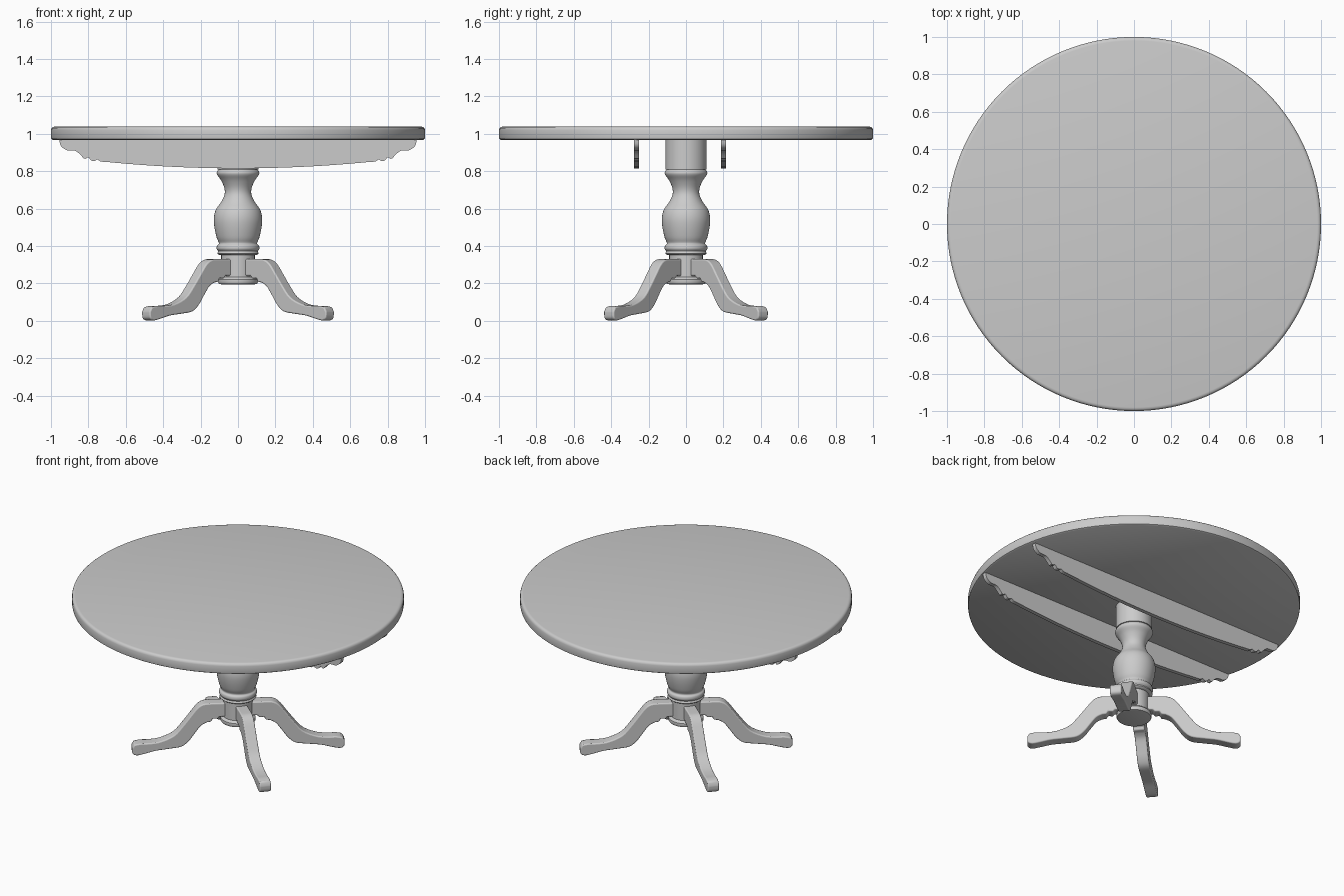
import bpy, bmesh, math
from mathutils import Matrix, Vector

if "Cube" in bpy.data.objects:
    bpy.data.objects.remove(bpy.data.objects["Cube"])

grey = bpy.data.materials.new("plain grey")
grey.use_nodes = True
colour = (0.6, 0.6, 0.6, 1)
grey.diffuse_color = colour
grey.node_tree.nodes["Principled BSDF"].inputs["Base Color"].default_value = colour


def finish(name, bm, bevel=0, angle=35):
    bmesh.ops.recalc_face_normals(bm, faces=bm.faces)
    mesh = bpy.data.meshes.new(name)
    bm.to_mesh(mesh)
    bm.free()
    mesh.materials.append(grey)
    ob = bpy.data.objects.new(name, mesh)
    bpy.context.collection.objects.link(ob)
    if bevel:
        mod = ob.modifiers.new("soft edges", "BEVEL")
        mod.width, mod.segments, mod.limit_method = bevel, 3, "ANGLE"
        mod.angle_limit = math.radians(40)
    bpy.ops.object.select_all(action="DESELECT")
    ob.select_set(True)
    bpy.context.view_layer.objects.active = ob
    bpy.ops.object.shade_smooth_by_angle(angle=math.radians(angle))
    return ob


def smooth_path(pts, steps=4):
    """Round off a coarse outline with a Catmull-Rom curve."""
    p = [Vector(q) for q in pts]
    p = [p[0]] + p + [p[-1]]
    out = []
    for a, b, c, d in zip(p, p[1:], p[2:], p[3:]):
        for i in range(steps):
            t = i / steps
            out.append(0.5 * (2 * b + (c - a) * t + (2 * a - 5 * b + 4 * c - d) * t * t
                              + (3 * b - a - 3 * c + d) * t ** 3))
    return out + [p[-1]]


def lathe(name, profile, sides):
    """Spin (radius, height) points, closing both ends with flat caps."""
    bm = bmesh.new()
    rings = []
    for r, z in profile:
        rings.append([bm.verts.new((r * math.cos(k * math.tau / sides),
                                    r * math.sin(k * math.tau / sides), z)) for k in range(sides)])
    for lo, hi in zip(rings, rings[1:]):
        for k in range(sides):
            n = (k + 1) % sides
            bm.faces.new((lo[k], lo[n], hi[n], hi[k]))
    bm.faces.new(rings[0])
    bm.faces.new(rings[-1])
    return finish(name, bm)


def slab(name, outline, thick, matrix, bevel):
    """Extrude an (x, z) outline to a board centred on y = 0, then place it."""
    bm = bmesh.new()
    face = bm.faces.new([bm.verts.new((x, -thick / 2, z)) for x, z in outline])
    ext = bmesh.ops.extrude_face_region(bm, geom=[face])
    verts = [v for v in ext["geom"] if isinstance(v, bmesh.types.BMVert)]
    bmesh.ops.translate(bm, verts=verts, vec=(0, thick, 0))
    bmesh.ops.transform(bm, matrix=matrix, verts=bm.verts)
    return finish(name, bm, bevel)


# Round top with a softened rim
lathe("table_top", [(0.99, 0.967), (0.998, 0.972), (1, 0.98), (1, 1.02),
                    (0.997, 1.03), (0.99, 1.036), (0.98, 1.038)], 128)

# Turned pedestal: base drum, rings, vase and upper drum
lathe("pedestal_base", [(0.09, 0.195), (0.102, 0.198), (0.107, 0.208), (0.105, 0.222),
                        (0.09, 0.235), (0.09, 0.355)], 48)
vase = smooth_path([(0.1, 0.352), (0.111, 0.36), (0.106, 0.372), (0.114, 0.385), (0.112, 0.402),
                    (0.102, 0.415), (0.114, 0.445), (0.126, 0.5), (0.129, 0.55), (0.118, 0.595),
                    (0.09, 0.635), (0.072, 0.675), (0.073, 0.71), (0.09, 0.75),
                    (0.111, 0.78), (0.113, 0.796), (0.102, 0.812)])
lathe("pedestal_vase", vase, 48)
lathe("pedestal_upper_drum", [(0.11, 0.81), (0.11, 0.97)], 48)

# Four splayed legs
top_edge = smooth_path([(0.06, 0.33), (0.17, 0.33), (0.215, 0.325), (0.25, 0.302), (0.29, 0.25),
                        (0.335, 0.19), (0.39, 0.127), (0.47, 0.09), (0.54, 0.08),
                        (0.59, 0.08), (0.63, 0.073)])
under_edge = smooth_path([(0.643, 0.05), (0.64, 0.015), (0.615, 0.002), (0.57, 0.01), (0.5, 0.028),
                          (0.42, 0.038), (0.345, 0.05), (0.3, 0.085), (0.26, 0.14),
                          (0.225, 0.185), (0.19, 0.205)])
notch = [(0.165, 0.208), (0.155, 0.228), (0.125, 0.225), (0.115, 0.24), (0.06, 0.24)]
leg = list(top_edge) + list(under_edge) + notch
for side, base in (("front", -90), ("back", 90)):
    for hand, sign in (("left", 1), ("right", -1)):
        # measured from the y axis toward either side
        turn = math.radians(base + sign * 50 * (1 if side == "front" else -1))
        slab(f"{side}_{hand}_leg", leg, 0.07, Matrix.Rotation(turn, 4, "Z"), 0.01)

# Two scalloped aprons under the top
end = smooth_path([(0.955, 0.968), (0.947, 0.935), (0.915, 0.912), (0.875, 0.91),
                   (0.85, 0.895), (0.825, 0.868)], 3)
end += smooth_path([(0.815, 0.866), (0.8, 0.874), (0.785, 0.857), (0.765, 0.855),
                    (0.752, 0.862), (0.735, 0.851)], 3)
half = [tuple(p) for p in end]
half += [(x, 0.815 + 0.034 * (x / 0.7) ** 2) for x in [0.7 - 0.05 * i for i in range(14)]]
apron = half + [(0, 0.815)] + [(-x, z) for x, z in reversed(half)]
for name, y in (("front_apron", -0.265), ("back_apron", 0.2)):
    slab(name, apron, 0.026, Matrix.Translation((0, y, 0)), 0)
